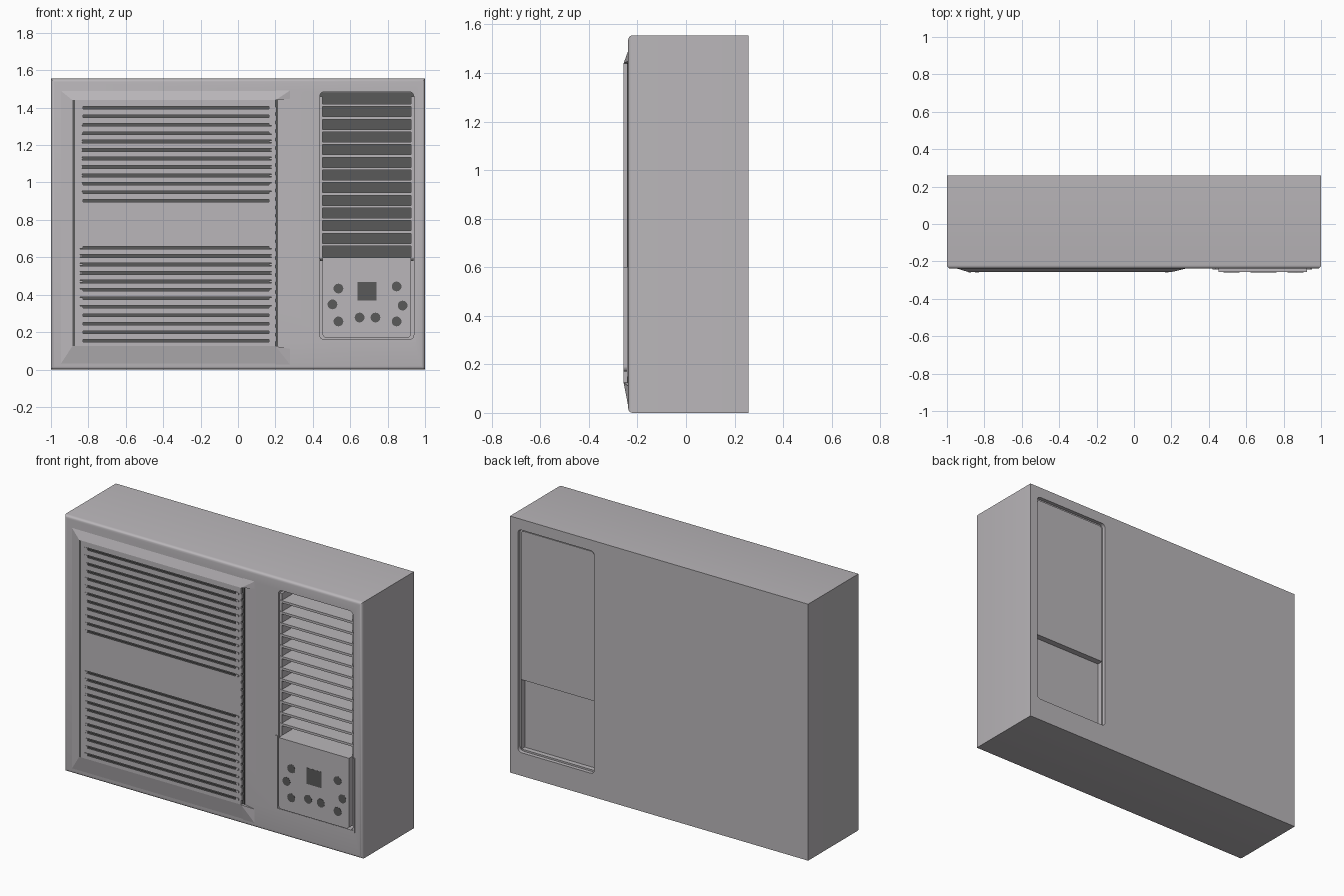
import bpy, bmesh, math
from mathutils import Vector

if "Cube" in bpy.data.objects:
    bpy.data.objects.remove(bpy.data.objects["Cube"])


def make_mat(name, rgb):
    m = bpy.data.materials.new(name)
    m.use_nodes = True
    col = (*rgb, 1)
    m.diffuse_color = col
    m.node_tree.nodes["Principled BSDF"].inputs["Base Color"].default_value = col
    return m


LIGHT = make_mat("light grey plastic", (0.49, 0.47, 0.49))
DARK = make_mat("dark grey", (0.1, 0.1, 0.1))
BASE, FACE, BACK, HEIGHT = -0.238, -0.257, 0.258, 1.555


def finish(bm, name, mat):
    bmesh.ops.recalc_face_normals(bm, faces=bm.faces)
    me = bpy.data.meshes.new(name)
    bm.to_mesh(me)
    bm.free()
    me.materials.append(mat)
    ob = bpy.data.objects.new(name, me)
    bpy.context.collection.objects.link(ob)
    return ob


def add_box(bm, x, y, z):
    verts = bmesh.ops.create_cube(bm, size=1)["verts"]
    for v in verts:
        v.co = Vector([a + (b - a) * (c + 0.5) for (a, b), c in zip((x, y, z), v.co)])
    return verts


def box(name, x, y, z, mat=LIGHT, r=0, pick=None):
    """Box with the edges chosen by pick rounded to radius r."""
    bm = bmesh.new()
    add_box(bm, x, y, z)
    if r:
        edges = [e for e in bm.edges if pick(e.verts[0].co, e.verts[1].co)]
        bmesh.ops.bevel(bm, geom=edges, offset=r, segments=4, profile=0.5,
                        affect='EDGES')
    return finish(bm, name, mat)


def along_y(a, b):
    return abs(a.y - b.y) > 1e-4


def cut(ob, cutters):
    """Subtract cutters, keep the result and remove the cutters."""
    for c in cutters:
        c.hide_render = True
        m = ob.modifiers.new("cut", 'BOOLEAN')
        m.operation, m.solver, m.object = 'DIFFERENCE', 'EXACT', c
        m.material_mode = 'TRANSFER'
    dg = bpy.context.evaluated_depsgraph_get()
    dg.update()
    me = bpy.data.meshes.new_from_object(ob.evaluated_get(dg))
    ob.modifiers.clear()
    ob.data = me
    for c in cutters:
        bpy.data.objects.remove(c)


def smooth(ob):
    bpy.ops.object.select_all(action='DESELECT')
    ob.select_set(True)
    bpy.context.view_layer.objects.active = ob
    bpy.ops.object.shade_smooth_by_angle(angle=math.radians(30))


# Housing with rounded front rim, front opening and stepped rear recess
housing = box("housing", (-1, 1), (BASE, BACK), (0, HEIGHT), r=0.018,
              pick=lambda a, b: a.y < 0 and b.y < 0)
cut(housing, [
    box("opening_cutter", (0.437, 0.94), (-0.4, -0.08), (0.16, 1.485),
        r=0.025, pick=along_y),
    box("rear_cutter", (0.435, 0.948), (0.235, 0.4), (0.14, 1.49),
        r=0.025, pick=along_y),
    box("rear_lower_cutter", (0.445, 0.938), (0.205, 0.41), (0.15, 0.575)),
])
smooth(housing)

# Rear cover sitting inside the upper recess
box("rear_cover", (0.447, 0.936), (0.22, 0.243), (0.575, 1.478), r=0.02,
    pick=lambda a, b: along_y(a, b) and a.z > 1)

# Intake panel: raised plate with sloped top, bottom and outer side
bm = bmesh.new()
for v in add_box(bm, (-0.96, 0.2), (FACE, BASE + 0.004), (0.012, 1.5)):
    if v.co.y < BASE:
        v.co.z = 1.44 if v.co.z > 1 else 0.125
        if v.co.x < 0:
            v.co.x = -0.885
panel = finish(bm, "intake_panel", LIGHT)

# Two banks of intake slots
PITCH = 0.0453
bm = bmesh.new()
for top, left in ((1.4, -0.835), (0.652, -0.845)):
    for i in range(12):
        z = top - i * PITCH
        add_box(bm, (left, 0.18), (-0.3, FACE + 0.013), (z - 0.007, z + 0.007))
cut(panel, [finish(bm, "slot_cutter", DARK)])

# Small end tabs inside the slots
bm = bmesh.new()
for top in (1.4, 0.652):
    for i in range(12):
        z = top - i * PITCH
        for x in (-0.84, 0.175):
            add_box(bm, (x - 0.01, x + 0.01), (FACE - 0.001, FACE + 0.012),
                    (z - 0.006, z + 0.006))
finish(bm, "slot_end_tabs", LIGHT)

# Dark shadow gaps down both sides of the intake panel
box("left_gap", (-0.886, -0.872), (FACE - 0.001, FACE + 0.004), (0.125, 1.44), DARK)
box("right_gap", (0.2, 0.214), (BASE - 0.004, BASE + 0.003), (0.125, 1.44), DARK)

# Side ribs of the intake panel
bm = bmesh.new()
for i in range(28):
    z = 0.15 + i * PITCH
    add_box(bm, (0.199, 0.206), (FACE + 0.001, BASE), (z, z + 0.03))
finish(bm, "panel_side_ribs", LIGHT)

# Wedge-shaped corners to the right of the panel
for name, inner, outer in (("upper_corner", 1.44, 1.5), ("lower_corner", 0.125, 0.012)):
    bm = bmesh.new()
    pts = [(0.2, FACE, inner), (0.2, BASE + 0.003, inner), (0.2, BASE + 0.003, outer),
           (0.29, BASE + 0.003, inner + (outer - inner) * 0.15),
           (0.29, BASE + 0.003, outer)]
    bmesh.ops.convex_hull(bm, input=[bm.verts.new(p) for p in pts])
    finish(bm, name, LIGHT)

# Air outlet: dark backing and horizontal slats
box("outlet_backing", (0.438, 0.939), (-0.09, -0.079), (0.58, 1.48), DARK)
bm = bmesh.new()
for i in range(1, 13):
    z = 0.6 + i * 0.0677
    add_box(bm, (0.436, 0.941), (-0.228, -0.085), (z - 0.007, z + 0.007))
finish(bm, "outlet_slats", LIGHT)
for name, x in (("outlet_left_wall", 0.436), ("outlet_right_wall", 0.925)):
    box(name, (x, x + 0.016), (-0.225, -0.08), (0.59, 1.46))

# Control block with a thin surrounding rim
box("control_block", (0.452, 0.925), (FACE, -0.08), (0.17, 0.6), r=0.02,
    pick=lambda a, b: along_y(a, b) and a.z < 0.3)
for name, x, z in (("rim_left", (0.42, 0.436), (0.155, 0.6)),
                   ("rim_right", (0.941, 0.952), (0.155, 0.6)),
                   ("rim_bottom", (0.42, 0.952), (0.148, 0.161))):
    box(name, x, (BASE - 0.005, BASE + 0.004), z)

# Display and buttons
box("display", (0.64, 0.74), (FACE - 0.001, FACE + 0.004), (0.37, 0.468), DARK)
buttons = [(0.537, 0.433), (0.505, 0.348), (0.537, 0.257), (0.65, 0.278),
           (0.735, 0.278), (0.848, 0.444), (0.88, 0.342), (0.848, 0.257)]
for i, (x, z) in enumerate(buttons):
    bpy.ops.mesh.primitive_cylinder_add(vertices=24, radius=0.026, depth=0.005,
                                        location=(x, FACE + 0.0015, z),
                                        rotation=(math.pi / 2, 0, 0))
    b = bpy.context.object
    b.name = f"button_{i + 1}"
    b.data.materials.append(DARK)
    smooth(b)
